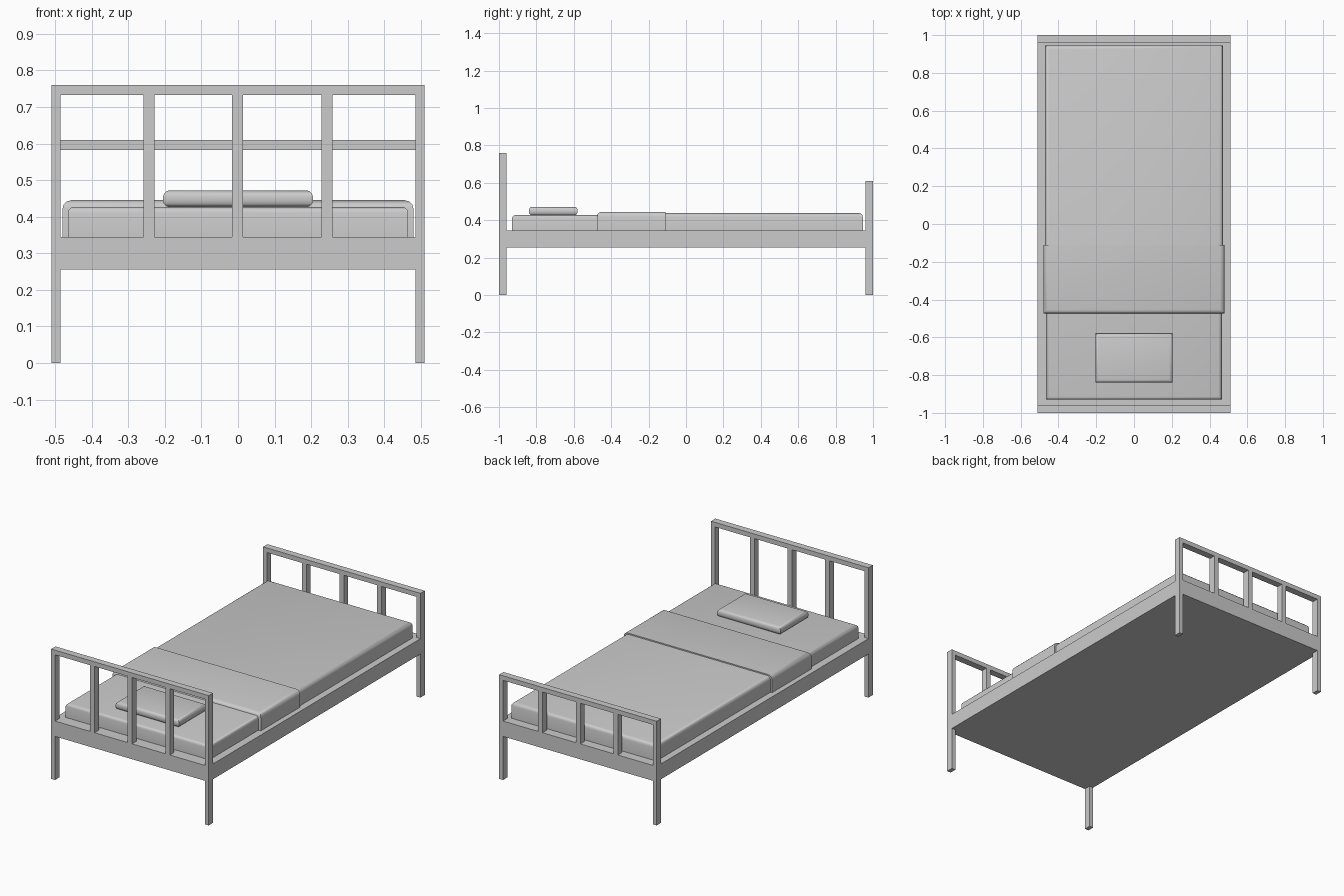
import bpy, bmesh

if "Cube" in bpy.data.objects:
    bpy.data.objects.remove(bpy.data.objects["Cube"])


def box(name, x, y, z, pick=None, width=0.02, segments=3):
    """Box from (min, max) ranges; pick(mid) chooses edges to round."""
    bm = bmesh.new()
    bmesh.ops.create_cube(bm, size=1)
    for v in bm.verts:
        v.co = [r[0] if c < 0 else r[1] for c, r in zip(v.co, (x, y, z))]
    if pick:
        edges = [e for e in bm.edges if pick((e.verts[0].co + e.verts[1].co) / 2)]
        bmesh.ops.bevel(bm, geom=edges, offset=width, segments=segments,
                        profile=0.5, affect='EDGES', clamp_overlap=True)
    me = bpy.data.meshes.new(name)
    bm.to_mesh(me)
    bm.free()
    ob = bpy.data.objects.new(name, me)
    bpy.context.collection.objects.link(ob)
    if pick:
        bpy.ops.object.select_all(action='DESELECT')
        ob.select_set(True)
        bpy.context.view_layer.objects.active = ob
        bpy.ops.object.shade_smooth_by_angle(angle=0.7)
    return ob


def near(a, b):
    return abs(a - b) < 1e-4


RAIL = (0.255, 0.345)

# Solid bed base with side rails
box("bed_base", (-0.51, 0.51), (-0.96, 0.96), RAIL)


def end_frame(name, y, top):
    """Posts, rails and three slats of one bed end."""
    under = top - 0.027
    for side, x in (("left", (-0.51, -0.485)), ("right", (0.485, 0.51))):
        box(f"{name}_{side}_post", x, y, (0, under))
    box(f"{name}_top_rail", (-0.51, 0.51), y, (under, top))
    box(f"{name}_lower_rail", (-0.485, 0.485), y, RAIL)
    for i, cx in enumerate((-0.244, -0.001, 0.244)):
        box(f"{name}_slat_{i + 1}", (cx - 0.015, cx + 0.015), y, (RAIL[1], under))


end_frame("headboard", (-1.0, -0.96), 0.76)
end_frame("footboard", (0.96, 1.0), 0.61)

# Mattress, rounded along its top rim
box("mattress", (-0.465, 0.465), (-0.93, 0.93), (0.345, 0.427),
    lambda m: near(m.z, 0.427), 0.017)

# Blanket, rounded on the sides and foot end
box("blanket", (-0.47, 0.47), (-0.46, 0.945), (0.345, 0.438),
    lambda m: near(m.z, 0.438) and m.y > 0, 0.02)

# Folded-over blanket edge, rounded on the sides and head end
box("blanket_fold", (-0.48, 0.48), (-0.475, -0.11), (0.345, 0.445),
    lambda m: near(m.z, 0.445) and m.y < -0.15, 0.024)

# Pillow, rounded on top and bottom rims
box("pillow", (-0.205, 0.205), (-0.84, -0.58), (0.426, 0.472),
    lambda m: near(m.z, 0.426) or near(m.z, 0.472), 0.018)
